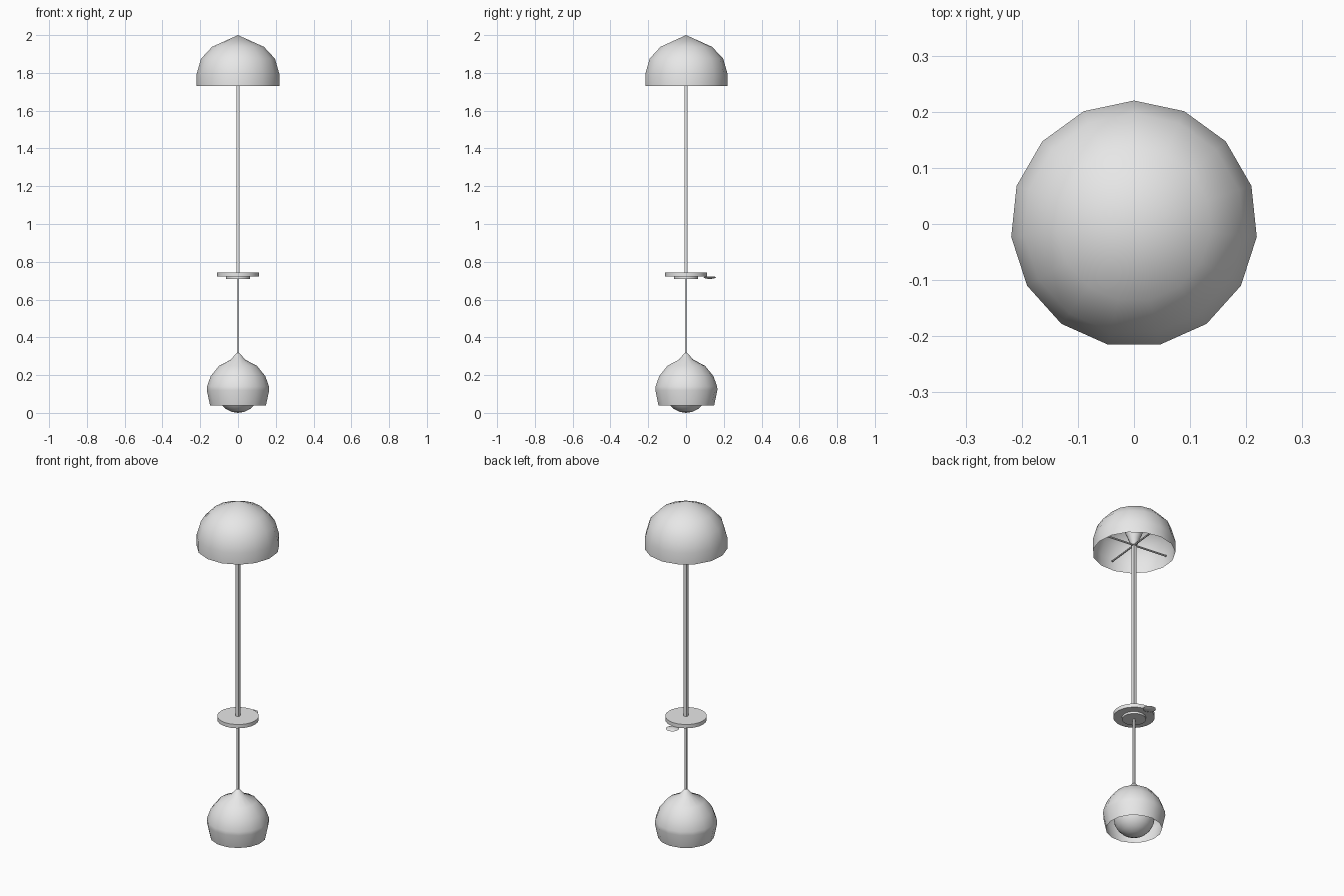
import bpy, bmesh, math

cube = bpy.data.objects.get("Cube")
if cube:
    bpy.data.objects.remove(cube, do_unlink=True)

grey = bpy.data.materials.new("light_grey")
grey.use_nodes = True
grey.diffuse_color = (0.8, 0.8, 0.8, 1)
grey.node_tree.nodes["Principled BSDF"].inputs["Base Color"].default_value = (0.8, 0.8, 0.8, 1)


def lathe(name, profile, sides, start=90, smooth_angle=None):
    """Turn (radius, z) points around the z axis; radius 0 makes a pole."""
    bm = bmesh.new()
    rings = []
    for r, z in profile:
        count = sides if r > 0 else 1
        rings.append([bm.verts.new((r * math.cos(a), r * math.sin(a), z))
                      for a in (math.radians(start) + math.tau * i / sides
                                for i in range(count))])
    for low, high in zip(rings, rings[1:]):
        for i in range(sides):
            j = (i + 1) % sides
            corners = [low[i % len(low)], low[j % len(low)],
                       high[j % len(high)], high[i % len(high)]]
            bm.faces.new(list(dict.fromkeys(corners)))
    mesh = bpy.data.meshes.new(name)
    bm.to_mesh(mesh)
    bm.free()
    mesh.materials.append(grey)
    obj = bpy.data.objects.new(name, mesh)
    bpy.context.collection.objects.link(obj)
    if smooth_angle:
        bpy.ops.object.select_all(action="DESELECT")
        obj.select_set(True)
        bpy.context.view_layer.objects.active = obj
        bpy.ops.object.shade_smooth_by_angle(angle=math.radians(smooth_angle))
    return obj


def cylinder(name, radius, bottom, top, sides, start=90, smooth_angle=None):
    return lathe(name, [(0, bottom), (radius, bottom), (radius, top), (0, top)],
                 sides, start, smooth_angle)


# Open ceiling canopy
lathe("ceiling_canopy", [(0.22, 1.73), (0.22, 1.795), (0.197, 1.875),
                         (0.138, 1.938), (0, 2.0)], 15, smooth_angle=80)

# Funnel and crossed support rods under the canopy
lathe("canopy_funnel", [(0, 1.77), (0.016, 1.775), (0.03, 1.81),
                        (0.046, 1.85), (0.06, 1.9), (0, 1.9)], 15, smooth_angle=50)
for i in range(4):
    rod = cylinder("support_rod", 0.005, 0, 0.205, 6)
    rod.location.z = 1.776
    rod.rotation_euler = (0, math.pi / 2, math.radians(90 * i - 6))

# Square stem and thinner lower cord
cylinder("upper_stem", 0.0125, 0.74, 1.78, 4, start=45)
cylinder("lower_cord", 0.008, 0.3, 0.73, 4, start=45)

# Disc with a smaller plate below
cylinder("disc", 0.11, 0.722, 0.744, 24, smooth_angle=40)
cylinder("under_plate", 0.064, 0.71, 0.722, 15, smooth_angle=40)

# Flat round grip at the back of the disc
grip = lathe("grip", [(0, 0.709), (0.02, 0.711), (0.035, 0.717),
                      (0.025, 0.722), (0, 0.723)], 14, smooth_angle=60)
grip.location.y = 0.126

# Open lamp shade with a pointed neck
lathe("lamp_shade", [(0.149, 0.04), (0.166, 0.12), (0.165, 0.14), (0.145, 0.195),
                     (0.1, 0.25), (0.038, 0.282), (0.01, 0.315), (0, 0.32)],
      15, smooth_angle=80)

# Round bulb
steps = 10
lathe("bulb", [(0.11 * math.sin(math.pi * i / steps) if 0 < i < steps else 0,
                0.11 - 0.11 * math.cos(math.pi * i / steps))
               for i in range(steps + 1)], 20, smooth_angle=60)
